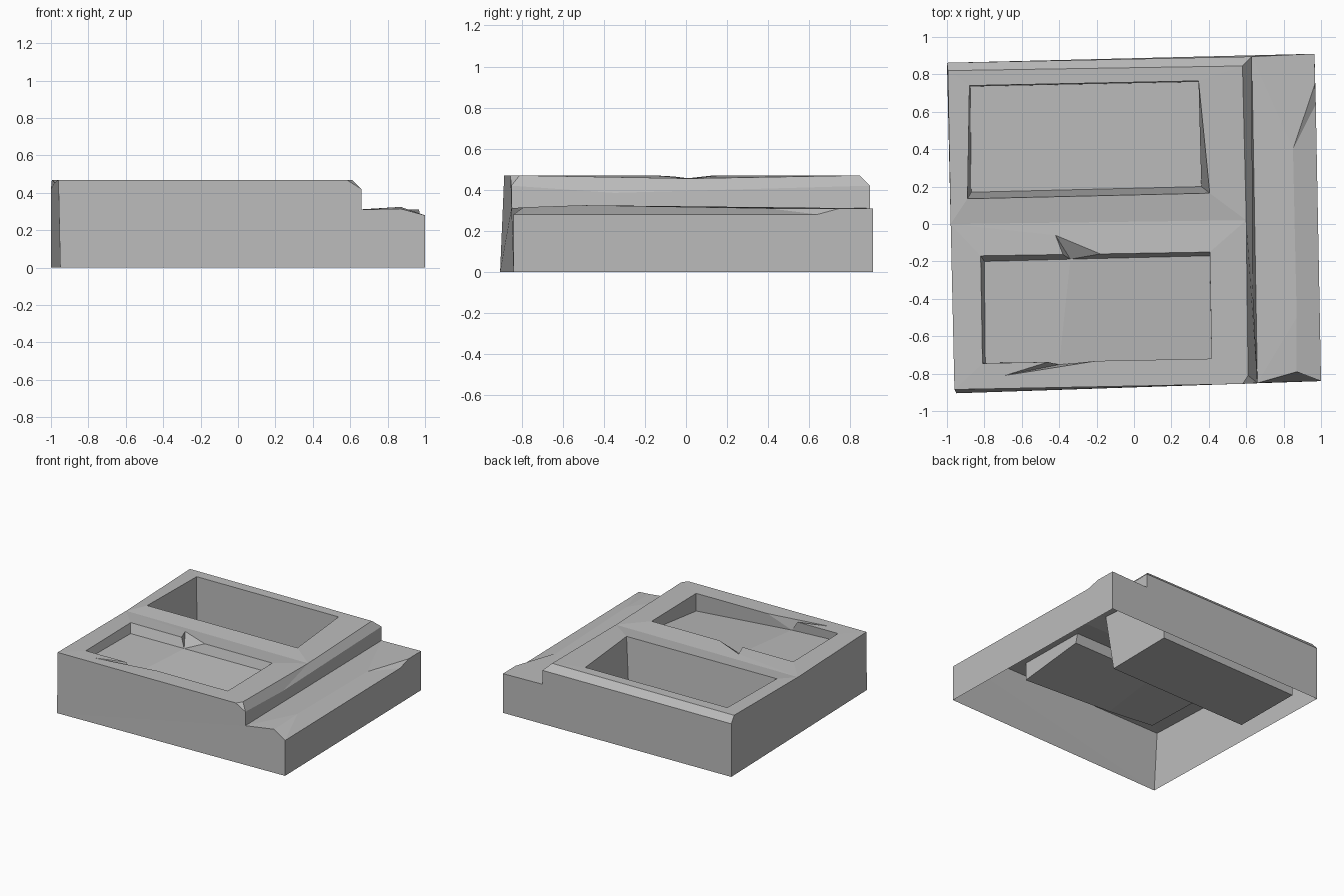
import bpy
import bmesh
from mathutils import Vector

cube = bpy.data.objects.get("Cube")
if cube:
    bpy.data.objects.remove(cube, do_unlink=True)

grey = bpy.data.materials.new("stone grey")
grey.use_nodes = True
grey.diffuse_color = (0.5, 0.5, 0.5, 1)
grey.node_tree.nodes["Principled BSDF"].inputs["Base Color"].default_value = (0.5, 0.5, 0.5, 1)

TOP, CHAMFER, LEDGE, LOW = 0.47, 0.42, 0.31, 0.28


def part(name, faces, ref, away=True):
    """Flat-shaded faces that look away from, or towards, a reference point."""
    bm = bmesh.new()
    for pts in faces:
        bm.faces.new([bm.verts.new(p) for p in pts])
    bmesh.ops.remove_doubles(bm, verts=bm.verts, dist=0.0005)
    bm.normal_update()
    for f in bm.faces:
        if (f.normal.dot(f.calc_center_median() - Vector(ref)) > 0) != away:
            f.normal_flip()
    me = bpy.data.meshes.new(name)
    bm.to_mesh(me)
    bm.free()
    me.materials.append(grey)
    obj = bpy.data.objects.new(name, me)
    bpy.context.collection.objects.link(obj)
    return obj


def down(p, z=0):
    return (p[0], p[1], z)


def strip(a, b):
    """Quads between two closed loops of equal length."""
    n = len(a)
    return [[a[i], a[(i + 1) % n], b[(i + 1) % n], b[i]] for i in range(n)]


# Deck outline
front_left = (-0.96, -0.885, TOP)
front_cut = (0.58, -0.855, TOP)
front_right = (0.61, -0.81, TOP)
back_right = (0.58, 0.845, TOP)
back_left = (-0.995, 0.82, TOP)
valley_left = (-0.98, 0, 0.455)
valley_right = (0.6, 0.02, 0.455)

# Chamfer foot along the back and the ledge side
foot_left = (-1, 0.862, CHAMFER)
foot_back = (0.63, 0.895, CHAMFER)
foot_dip = (0.635, -0.35, 0.385)
foot_front = (0.66, -0.85, CHAMFER)

# Ledge points
ledge_back = down(foot_back, LEDGE)
ledge_front = down(foot_front, LEDGE)
corner_back = (0.965, 0.91, LEDGE)
corner_front = (1, -0.84, LOW)
chip_high = (0.968, 0.75, LEDGE)
chip_low = (0.972, 0.64, LOW)
chip_tip = (0.85, 0.4, LEDGE)
ridge = (0.87, -0.5, 0.325)
ridge_front = (0.87, -0.79, 0.315)

# Pocket rims and floors, each: back left, back right, front right, front left
deep_rim = [(-0.88, 0.74, TOP), (0.345, 0.765, TOP), (0.405, 0.165, TOP), (-0.89, 0.135, TOP)]
deep_floor = [(-0.875, 0.735, 0.04), (0.355, 0.76, 0.05), (0.36, 0.2, 0.04), (-0.87, 0.17, 0.04)]
rim = [(-0.82, -0.17, TOP), (0.405, -0.15, TOP), (0.415, -0.72, TOP), (-0.81, -0.745, TOP)]
floor = [(-0.8, -0.2, 0.4), (0.405, -0.17, 0.4), (0.415, -0.72, 0.33), (-0.795, -0.743, 0.41)]
# Broken edges: start on rim, outer tip, end on rim, foot on the floor
back_chip = [(-0.38, -0.163, TOP), (-0.42, -0.06, 0.465), (-0.18, -0.16, TOP), (-0.34, -0.188, 0.4)]
front_chip = [(-0.46, -0.738, TOP), (-0.69, -0.81, TOP), (-0.2, -0.732, TOP), (-0.4, -0.752, 0.385)]

inside = (0, 0, 0.1)

# Outer walls, open underneath
base_left = (-0.95, -0.905, 0)
part("outer_walls", [
    [base_left, down(corner_front), corner_front, ridge_front, ledge_front],
    [base_left, ledge_front, foot_front, front_cut, front_left],
    [down(corner_front), down(corner_back), corner_back, chip_high, chip_low, corner_front],
    [down(corner_back), down(foot_left), foot_left, foot_back, ledge_back, corner_back],
    [down(foot_left), base_left, front_left, valley_left, back_left, foot_left],
], inside)

# Upper deck around both pockets, with a shallow valley between them
s, t, e, _ = back_chip
fs, ft, fe, _ = front_chip
part("upper_deck", strip([back_left, back_right, valley_right, valley_left], deep_rim) + [
    [valley_left, valley_right, rim[1], e, t],
    [valley_left, t, s, rim[0]],
    [valley_right, front_right, rim[2], rim[1]],
    [front_right, front_cut, fe, rim[2]],
    [front_cut, front_left, ft, fe],
    [front_left, rim[3], fs, ft],
    [front_left, valley_left, rim[0], rim[3]],
], inside)

# Sloped edges of the deck and the riser down to the ledge
part("deck_chamfer", [
    [back_left, back_right, foot_back, foot_left],
    [back_right, valley_right, foot_dip, foot_back],
    [valley_right, front_right, foot_front, foot_dip],
    [front_right, front_cut, foot_front],
    [foot_back, foot_dip, foot_front, ledge_front, ledge_back],
], inside)

# Worn side ledge
part("side_ledge", [
    [ledge_back, corner_back, chip_high, chip_tip],
    [chip_high, chip_low, chip_tip],
    [ledge_back, chip_tip, ridge, ledge_front],
    [chip_tip, chip_low, corner_front, ridge],
    [ridge, corner_front, ridge_front],
    [ridge, ridge_front, ledge_front],
], inside)

# Deep back pocket
part("deep_pocket", strip(deep_rim, deep_floor) + [deep_floor], (-0.26, 0.46, 0.4), away=False)

# Shallow front pocket with its broken edges
bf, ff = back_chip[3], front_chip[3]
part("shallow_pocket", [
    [rim[0], s, bf, floor[0]],
    [s, t, bf],
    [t, e, bf],
    [e, rim[1], floor[1], bf],
    [rim[1], rim[2], floor[2], floor[1]],
    [rim[2], fe, ff, floor[2]],
    [fe, ft, ff],
    [ft, fs, ff],
    [fs, rim[3], floor[3], ff],
    [rim[3], rim[0], floor[0], floor[3]],
    [floor[0], bf, ff, floor[3]],
    [bf, floor[1], floor[2], ff],
], (-0.2, -0.45, 0.46), away=False)
